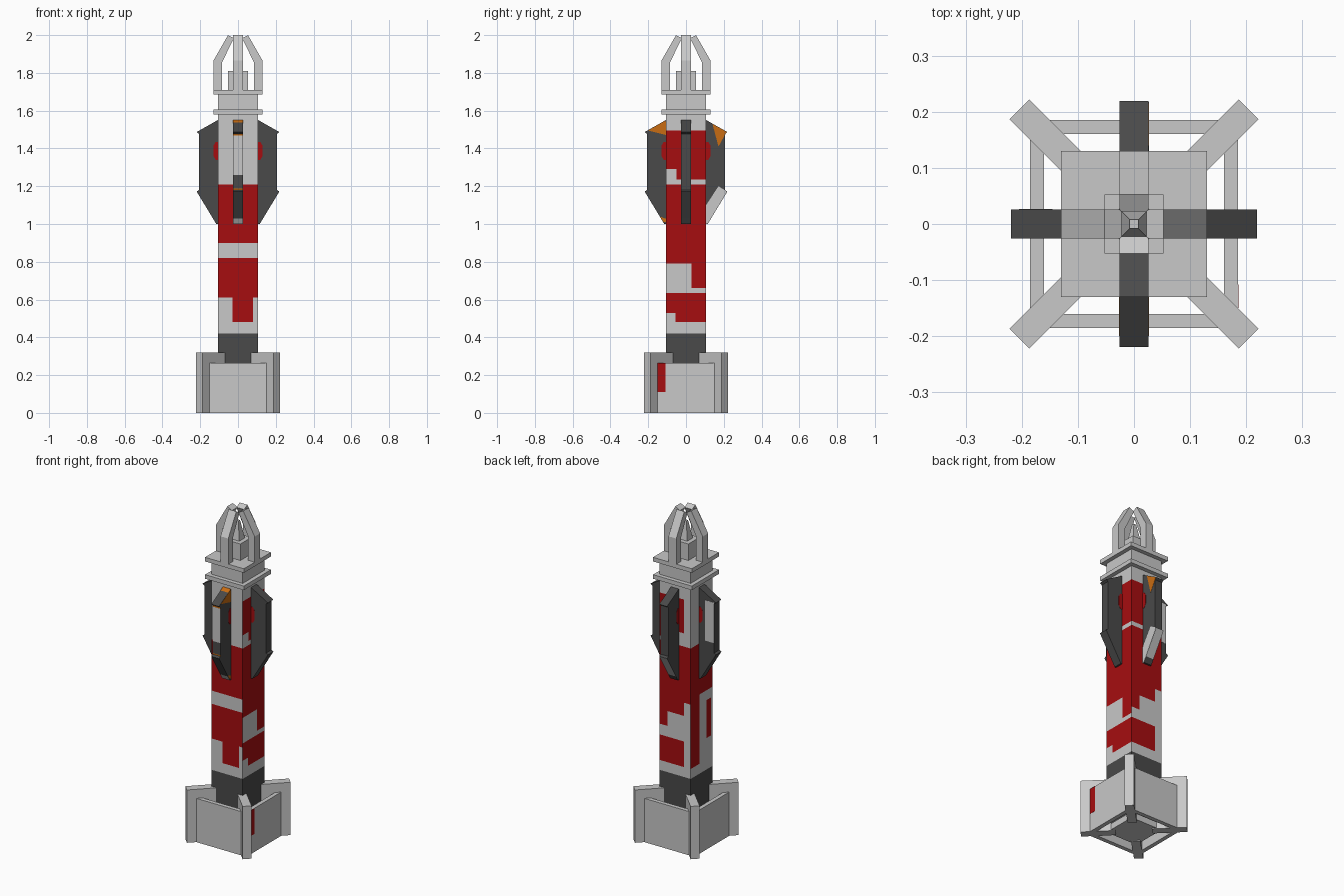
import bpy, bmesh, math
from mathutils import Matrix, Vector

if "Cube" in bpy.data.objects:
    bpy.data.objects.remove(bpy.data.objects["Cube"])


def make_mat(name, rgb):
    m = bpy.data.materials.new(name)
    m.diffuse_color = (*rgb, 1)
    m.use_nodes = True
    m.node_tree.nodes["Principled BSDF"].inputs["Base Color"].default_value = m.diffuse_color
    return m


LIGHT, DARK, RED, ORANGE = range(4)
MATS = [make_mat("light grey", (0.58, 0.58, 0.58)),
        make_mat("dark grey", (0.068, 0.068, 0.068)),
        make_mat("red", (0.38, 0.004, 0.005)),
        make_mat("orange", (0.58, 0.15, 0.006))]


def finish(name, bm):
    bmesh.ops.recalc_face_normals(bm, faces=bm.faces)
    me = bpy.data.meshes.new(name)
    bm.to_mesh(me)
    bm.free()
    for m in MATS:
        me.materials.append(m)
    ob = bpy.data.objects.new(name, me)
    bpy.context.collection.objects.link(ob)
    return ob


def prism(name, pts, t0, t1, angle=0, mat=LIGHT, seg_mats=None):
    """Extrude an outline of (radius, height) points sideways, turned about z."""
    bm = bmesh.new()
    a = [bm.verts.new((r, t0, z)) for r, z in pts]
    b = [bm.verts.new((r, t1, z)) for r, z in pts]
    n = len(pts)
    for f in (bm.faces.new(a), bm.faces.new(b[::-1])):
        f.material_index = mat
    for i in range(n):
        j = (i + 1) % n
        f = bm.faces.new((a[i], b[i], b[j], a[j]))
        f.material_index = (seg_mats or {}).get(i, mat)
    bmesh.ops.rotate(bm, verts=bm.verts, matrix=Matrix.Rotation(math.radians(angle), 3, 'Z'))
    return finish(name, bm)


def frustum(name, h0, h1, z0, z1):
    """Square block with half widths h0 (bottom) and h1 (top)."""
    bm = bmesh.new()
    bmesh.ops.create_cube(bm, size=2)
    for v in bm.verts:
        h, z = (h0, z0) if v.co.z < 0 else (h1, z1)
        v.co = Vector((v.co.x * h, v.co.y * h, z))
    return finish(name, bm)


def rect(r0, r1, z0, z1):
    return [(r0, z0), (r1, z0), (r1, z1), (r0, z1)]


# square body: red paint patches per side as (u0, u1, z0, z1), u = world x or y
H = 0.105
PATCHES = {
    "front": [(-.03, .08, .48, .61), (-H, H, .61, .82), (-H, H, .90, 1.21)],
    "right": [(-.055, H, .48, .53), (-H, H, .53, .635), (.03, H, .635, .79),
              (-H, H, .79, 1.21), (-.05, H, 1.235, 1.29), (-H, H, 1.29, 1.495)],
    "back": [(-.06, H, .48, .635), (.05, H, .70, .79), (-.06, H, .79, .87),
             (-H, H, .87, 1.21), (.0, H, 1.235, 1.29), (-.06, H, 1.29, 1.495)],
    "left": [(.02, H, .48, .90), (-.09, -.045, .61, .84), (-H, H, .90, 1.21)],
}
# the thin grey band on the right side runs nearly the full width
PATCHES["right"][2] = (.03, H, .66, .79)
PLACE = {"front": lambda u, z: (u, -H, z), "right": lambda u, z: (H, u, z),
         "back": lambda u, z: (u, H, z), "left": lambda u, z: (-H, u, z)}

bm = bmesh.new()
zs = sorted({0.005, 0.04, 0.42, 1.685} | {z for p in PATCHES.values() for q in p for z in q[2:]})
for side, patches in PATCHES.items():
    us = sorted({-H, H} | {u for q in patches for u in q[:2]})
    for u0, u1 in zip(us, us[1:]):
        for z0, z1 in zip(zs, zs[1:]):
            f = bm.faces.new([bm.verts.new(PLACE[side](u, z))
                              for u, z in rect(u0, u1, z0, z1)])
            u, z = (u0 + u1) / 2, (z0 + z1) / 2
            if any(a < u < b and c < z < d for a, b, c, d in patches):
                f.material_index = RED
            elif 0.04 < z < 0.42:
                f.material_index = DARK
bmesh.ops.remove_doubles(bm, verts=bm.verts, dist=1e-5)
bmesh.ops.holes_fill(bm, edges=[e for e in bm.edges if e.is_boundary], sides=0)
finish("body", bm)

# collars, top block and spike
frustum("lower_collar", .13, .13, 1.58, 1.605)
frustum("upper_collar", .13, .13, 1.685, 1.71)
frustum("top_block", .053, .053, 1.71, 1.81)
frustum("top_spike", .027, .008, 1.81, 1.92)

CLAW = [(.085, 1.71), (.13, 1.71), (.13, 1.865), (.053, 2.0), (.022, 1.983), (.085, 1.855)]
FIN = [(.09, 1.55), (.108, 1.55), (.13, 1.537), (.219, 1.487), (.206, 1.477), (.206, 1.468),
       (.206, 1.26), (.206, 1.187), (.206, 1.18), (.219, 1.172), (.133, 1.03), (.115, 1.0),
       (.09, 1.0)]
FIN_PAINT = {"front": {0: ORANGE, 1: ORANGE, 4: ORANGE, 5: LIGHT, 7: ORANGE, 10: LIGHT},
             "back": {9: LIGHT}}
SPOT = [(.10, 1.34), (.118, 1.34), (.13, 1.36), (.13, 1.415), (.118, 1.435), (.10, 1.435)]
T = 0.026

for side, ang in (("right", 0), ("back", 90), ("left", 180), ("front", 270)):
    # claws round the tip, side fins with red spots
    prism(side + "_claw", CLAW, -.026, .026, ang)
    prism(side + "_fin", FIN, -T, T, ang, DARK, FIN_PAINT.get(side))
    prism(side + "_fin_spots", SPOT, -T - .001, T + .001, ang, RED)
    # base: shield plate on each side, tall fin on each corner
    prism(side + "_base_plate", rect(.16, .185, 0, .265), -.165, .165, ang)
    prism(side + "_corner_fin", rect(.10, .289, 0, .32), -.025, .025, ang + 45)

# painted patches on single fins
prism("front_fin_top_paint", [(.10, 1.47), (.20, 1.495), (.108, 1.549)],
      -T - .001, T + .001, 270, ORANGE)
prism("front_fin_bottom_paint", [(.10, 1.01), (.118, 1.01), (.138, 1.04), (.10, 1.025)],
      -T - .001, T + .001, 270, ORANGE)
prism("back_fin_top_paint", [(.14, 1.53), (.215, 1.488), (.172, 1.41)],
      -T - .001, -T + .001, 90, ORANGE)
prism("back_fin_bottom_paint", [(.10, 1.0), (.115, 1.0), (.217, 1.172), (.172, 1.2), (.10, 1.09)],
      -T - .001, -T + .001, 90, LIGHT)
prism("left_fin_side_paint", rect(.145, .205, 1.24, 1.485), -T - .001, -T + .001, 180, LIGHT)
prism("right_base_paint", rect(.18, .186, .11, .265), -.15, -.108, 0, RED)
